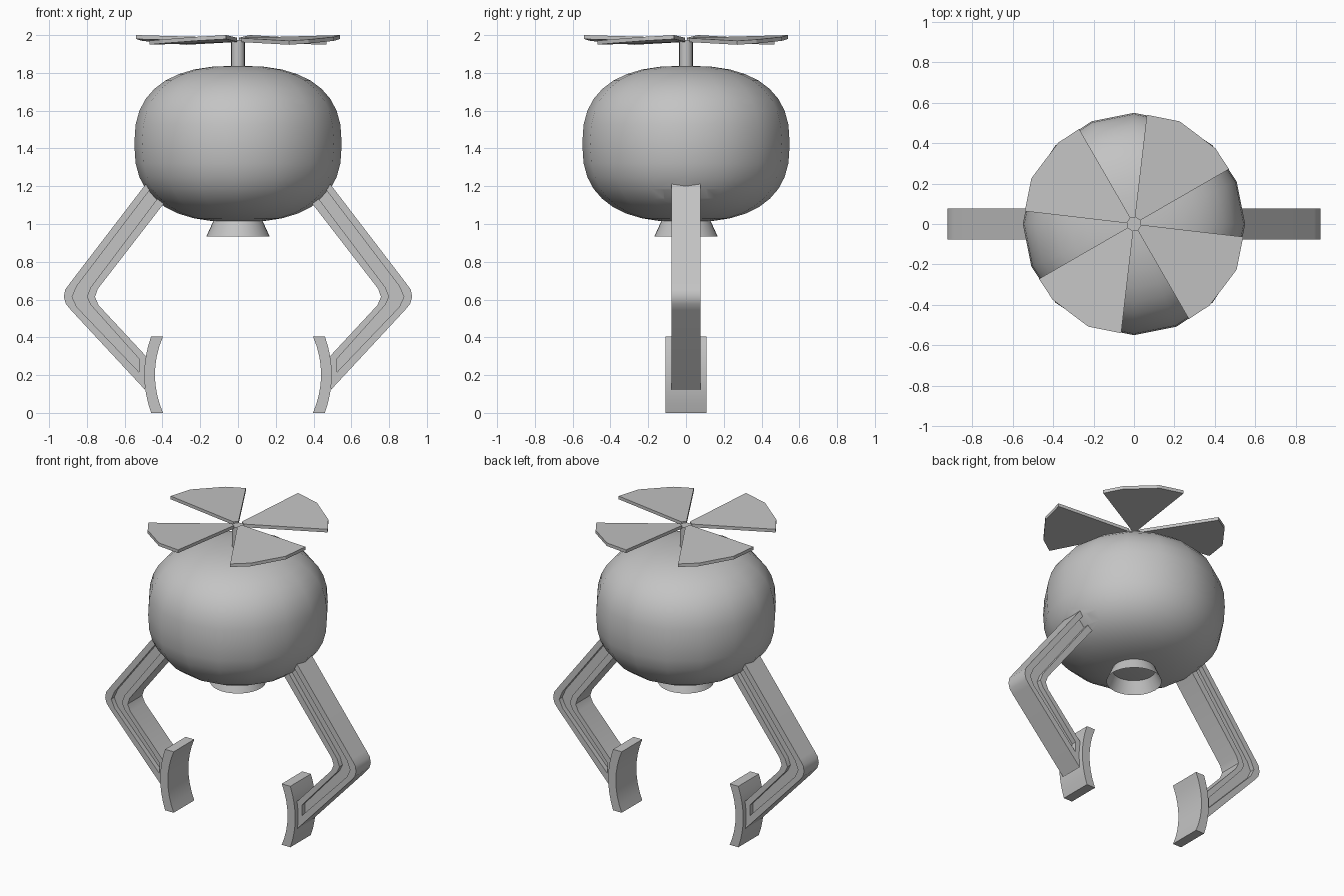
import bpy, bmesh, math
from mathutils import Matrix, Vector

if "Cube" in bpy.data.objects:
    bpy.data.objects.remove(bpy.data.objects["Cube"])

grey = bpy.data.materials.new("light_grey")
grey.diffuse_color = (0.55, 0.55, 0.55, 1)
grey.use_nodes = True
grey.node_tree.nodes["Principled BSDF"].inputs["Base Color"].default_value = grey.diffuse_color


def make(name, bm, angle=None):
    """Turn a bmesh into an object, optionally smooth below an angle."""
    bmesh.ops.recalc_face_normals(bm, faces=bm.faces)
    me = bpy.data.meshes.new(name)
    bm.to_mesh(me)
    bm.free()
    me.materials.append(grey)
    ob = bpy.data.objects.new(name, me)
    bpy.context.collection.objects.link(ob)
    if angle:
        smooth(ob, angle)
    return ob


def select(ob):
    bpy.ops.object.select_all(action='DESELECT')
    ob.select_set(True)
    bpy.context.view_layer.objects.active = ob


def smooth(ob, angle):
    select(ob)
    bpy.ops.object.shade_smooth_by_angle(angle=math.radians(angle))


def subtract(ob, bm):
    """Cut a bmesh volume out of an object."""
    cutter = make("cutter", bm)
    cutter.hide_render = True
    cut = ob.modifiers.new("cut", 'BOOLEAN')
    cut.operation, cut.solver, cut.object = 'DIFFERENCE', 'EXACT', cutter
    select(ob)
    bpy.ops.object.modifier_apply(modifier=cut.name)
    bpy.data.objects.remove(cutter)


def prism(pts, y0, y1):
    """Outline in x, z extruded along y."""
    bm = bmesh.new()
    face = bm.faces.new([bm.verts.new((x, y0, z)) for x, z in pts])
    out = bmesh.ops.extrude_face_region(bm, geom=[face])
    moved = [v for v in out["geom"] if isinstance(v, bmesh.types.BMVert)]
    bmesh.ops.translate(bm, verts=moved, vec=(0, y1 - y0, 0))
    return bm


def cone(r1, r2, z0, z1, segs, caps=True):
    bm = bmesh.new()
    bmesh.ops.create_cone(bm, cap_ends=caps, segments=segs, radius1=r1, radius2=r2,
                          depth=z1 - z0, matrix=Matrix.Translation((0, 0, (z0 + z1) / 2)))
    return bm


# Body: sixteen-sided cushion with a superellipse profile
SEGS, RINGS, POWER = 16, 18, 2 / 2.5
bm = bmesh.new()
bmesh.ops.create_uvsphere(bm, u_segments=SEGS, v_segments=RINGS, radius=1)
for v in bm.verts:
    r = math.hypot(v.co.x, v.co.y)
    k = 0.549 * r ** POWER / r if r > 1e-5 else 0
    z = math.copysign(abs(v.co.z) ** POWER, v.co.z) if abs(v.co.z) > 1e-5 else 0
    v.co = (v.co.x * k, v.co.y * k, 1.424 + 0.414 * z)
body = make("body", bm)

# Open nozzle under the body and rotor shaft on top
make("nozzle", cone(0.167, 0.115, 0.935, 1.05, 32, caps=False), 40)
make("rotor_shaft", cone(0.036, 0.036, 1.80, 1.975, 16), 40)

# Rotor: four pitched, wedge-shaped blades
START, END = 30, 83.3
mid = math.radians((START + END) / 2)
for i in range(4):
    bm = bmesh.new()
    ring = [(0.036, END), (0.036, START), (0.542, START), (0.549, 43), (0.555, 66), (0.543, END)]
    top, low = [], []
    for r, deg in ring:
        a = math.radians(deg)
        z = 1.985 + 0.062 * r * math.sin(a - mid)
        a += i * math.pi / 2
        top.append(bm.verts.new((r * math.cos(a), r * math.sin(a), z)))
        low.append(bm.verts.new((r * math.cos(a), r * math.sin(a), z - 0.021)))
    bm.faces.new(top)
    bm.faces.new(low[::-1])
    for k in range(len(ring)):
        j = (k + 1) % len(ring)
        bm.faces.new((top[k], low[k], low[j], top[j]))
    make(f"rotor_blade_{i + 1}", bm)

# Arm outline and the channel running along its front and back
arm_outer = [(0.45, 1.261), (0.889, 0.688), (0.915, 0.652), (0.922, 0.614),
             (0.912, 0.578), (0.885, 0.545), (0.492, 0.122)]
arm_inner = [(0.487, 0.30), (0.738, 0.57), (0.757, 0.614), (0.742, 0.657), (0.345, 1.17)]
channel = [(0.44, 1.216), (0.853, 0.672), (0.878, 0.614), (0.853, 0.56), (0.523, 0.215),
           (0.523, 0.285), (0.78, 0.572), (0.80, 0.614), (0.78, 0.665), (0.392, 1.18)]

for side, s in (("right", 1), ("left", -1)):
    def flip(pts):
        return [(s * x, z) for x, z in pts]

    arm = make(f"{side}_arm", prism(flip(arm_outer + arm_inner), -0.077, 0.077))
    subtract(arm, prism(flip(channel), -0.2, -0.045))
    subtract(arm, prism(flip(channel), 0.045, 0.2))
    smooth(arm, 35)

    # Eight-sided socket in the body around the arm
    bm = cone(0.128, 0.128, -0.05, 0.3, 8)
    bmesh.ops.rotate(bm, verts=bm.verts, matrix=Matrix.Rotation(math.pi / 8, 3, 'Z'))
    bmesh.ops.scale(bm, verts=bm.verts, vec=(0.6, 1, 1))
    axis = Vector((s * 0.61, 0, -0.79))
    tilt = Vector((0, 0, 1)).rotation_difference(axis).to_matrix().to_4x4()
    bm.transform(Matrix.Translation((s * 0.437, 0, 1.165)) @ tilt)
    subtract(body, bm)

    # Curved gripper plate
    zs = [0.405 * k / 8 for k in range(9)]
    bow = [1 - ((z - 0.2025) / 0.2025) ** 2 for z in zs]
    pad = [(0.46 + 0.036 * b, z) for b, z in zip(bow, zs)]
    pad += [(0.397 + 0.043 * b, z) for b, z in zip(bow[::-1], zs[::-1])]
    make(f"{side}_gripper", prism(flip(pad), -0.108, 0.108), 35)

smooth(body, 35)
